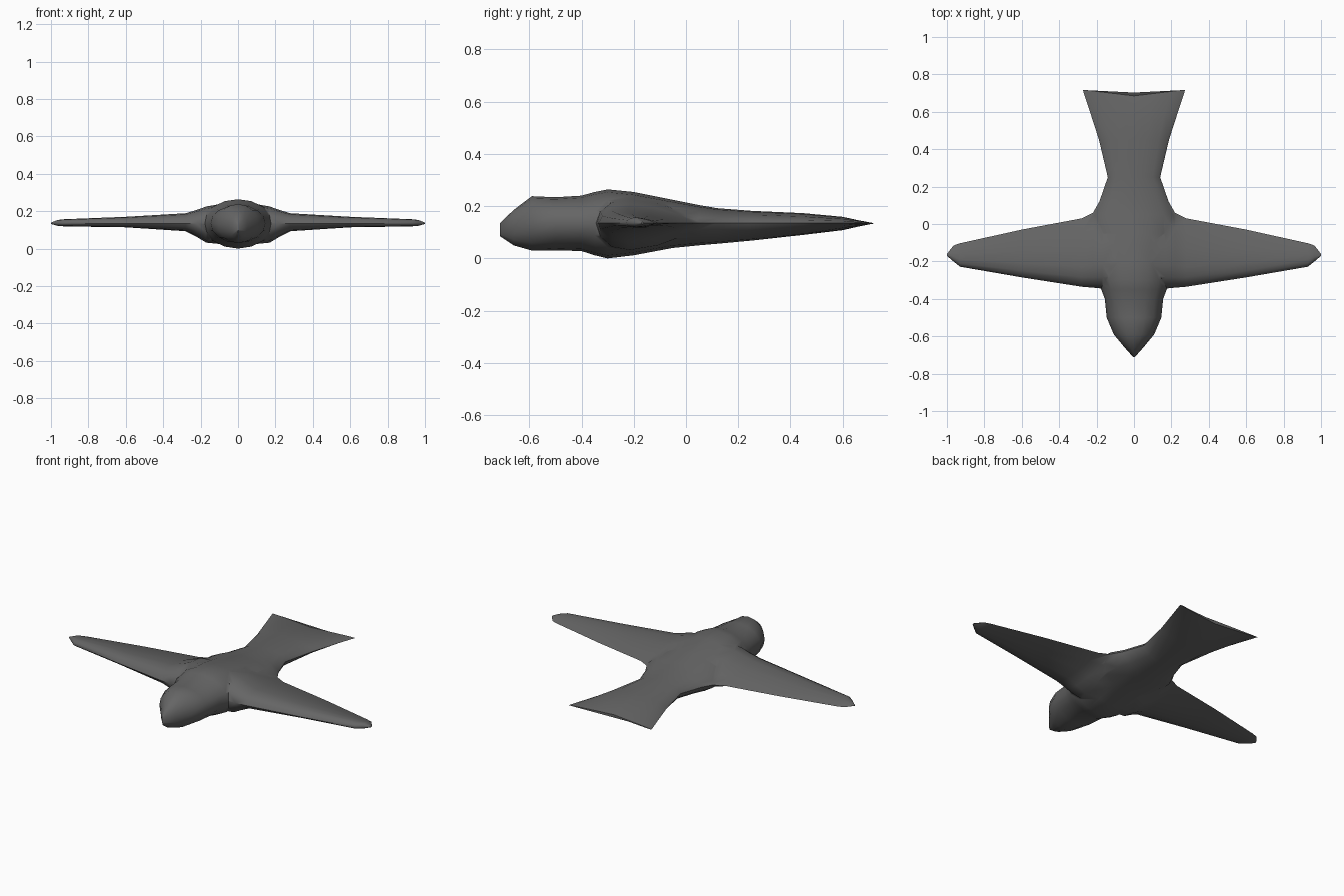
import bpy, bmesh, math

if "Cube" in bpy.data.objects:
    bpy.data.objects.remove(bpy.data.objects["Cube"])

grey = bpy.data.materials.new("dark_grey")
grey.diffuse_color = (0.13, 0.13, 0.13, 1)
grey.use_nodes = True
grey.node_tree.nodes["Principled BSDF"].inputs["Base Color"].default_value = grey.diffuse_color
MID = 0.135


def loft(name, rings):
    """Skin a list of equal-length point rings and cap both ends."""
    bm = bmesh.new()
    rows = [[bm.verts.new(p) for p in ring] for ring in rings]
    n = len(rows[0])
    for a, b in zip(rows, rows[1:]):
        for i in range(n):
            j = (i + 1) % n
            bm.faces.new((a[i], a[j], b[j], b[i]))
    bm.faces.new(rows[0])
    bm.faces.new(rows[-1][::-1])
    bmesh.ops.recalc_face_normals(bm, faces=bm.faces)
    mesh = bpy.data.meshes.new(name)
    bm.to_mesh(mesh)
    bm.free()
    obj = bpy.data.objects.new(name, mesh)
    bpy.context.collection.objects.link(obj)
    mesh.materials.append(grey)
    return obj


def body_ring(y, w, top, bottom, mid, power, notch=0.0):
    """Cross-section: power 1 is an ellipse, higher gives sharp side edges."""
    pts = []
    for i in range(16):
        a = math.tau * i / 16
        c, s = math.cos(a), math.sin(a)
        h = (top - mid) if s > 0 else (mid - bottom)
        z = mid + math.copysign(abs(s) ** power, s) * h
        pts.append((w * c, y + notch * abs(c), z))
    return pts


def wing_ring(x, lead, trail, top, bottom):
    """Airfoil with a blunt leading edge and thin trailing edge."""
    upper = [(0, 0), (0.04, 0.5), (0.14, 0.88), (0.3, 1), (0.55, 0.82), (0.8, 0.42), (1, 0)]
    chord = trail - lead
    pts = [(x, lead + t * chord, MID + h * (top - MID)) for t, h in upper]
    pts += [(x, lead + t * chord, MID - h * (MID - bottom)) for t, h in upper[-2:0:-1]]
    return pts


# Head, fuselage and flared tail: y, half width, top, bottom, middle, power, notch
body_stations = [
    (-0.712, 0.004, 0.135, 0.085, 0.11, 1),
    (-0.66, 0.05, 0.185, 0.05, 0.12, 1),
    (-0.59, 0.108, 0.238, 0.03, 0.13, 1),
    (-0.50, 0.146, 0.234, 0.031, MID, 1),
    (-0.40, 0.156, 0.240, 0.028, MID, 1),
    (-0.35, 0.175, 0.254, 0.012, MID, 1),
    (-0.30, 0.19, 0.264, 0.0, MID, 1.1),
    (-0.20, 0.21, 0.254, 0.012, MID, 1.2),
    (-0.05, 0.23, 0.224, 0.04, MID, 1.3),
    (0.05, 0.225, 0.204, 0.05, MID, 1.3),
    (0.12, 0.185, 0.192, 0.056, MID, 1.2),
    (0.25, 0.14, 0.182, 0.068, MID, 1.1),
    (0.45, 0.187, 0.173, 0.09, MID, 1.2),
    (0.60, 0.237, 0.159, 0.108, MID, 1.2, 0.005),
    (0.685, 0.274, 0.138, 0.130, 0.134, 1, 0.033),
]
body = loft("body_and_tail", [body_ring(*s) for s in body_stations])

# Wings, lofted tip to tip: x, leading y, trailing y, top, bottom
half_wing = [
    (0.0, -0.345, 0.10, 0.255, 0.015),
    (0.17, -0.345, 0.09, 0.225, 0.032),
    (0.22, -0.34, 0.06, 0.207, 0.062),
    (0.28, -0.335, 0.03, 0.189, 0.093),
    (0.60, -0.285, -0.03, 0.170, 0.114),
    (0.93, -0.228, -0.103, 0.157, 0.119),
    (0.965, -0.20, -0.115, 0.153, 0.122),
    (1.0, -0.17, -0.16, 0.139, 0.132),
]
stations = [(-s[0], *s[1:]) for s in half_wing[:0:-1]] + half_wing
wings = loft("wings", [wing_ring(*s) for s in stations])

# Fuse the wings into the body
union = body.modifiers.new("join_wings", "BOOLEAN")
union.operation = "UNION"
union.solver = "EXACT"
union.object = wings
bpy.context.view_layer.objects.active = body
body.select_set(True)
bpy.ops.object.modifier_apply(modifier=union.name)
bpy.data.objects.remove(wings, do_unlink=True)
bpy.ops.object.shade_smooth_by_angle(angle=math.radians(50))
